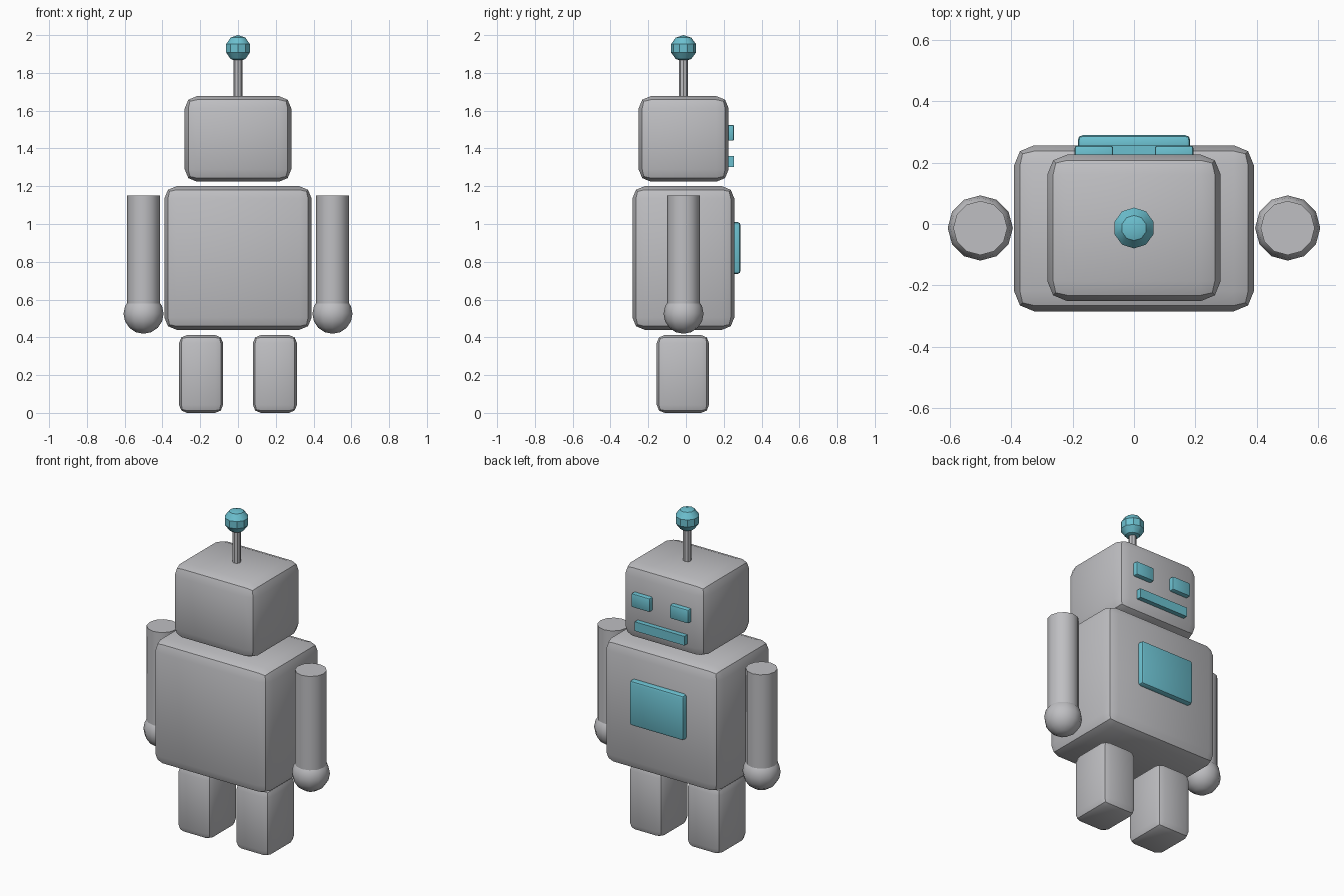
import bpy
import bmesh
import math
from mathutils import Matrix

default = bpy.data.objects.get("Cube")
if default:
    bpy.data.objects.remove(default, do_unlink=True)

MID = -0.013  # shared depth of the body axis


def make_material(name, rgb):
    mat = bpy.data.materials.new(name)
    mat.use_nodes = True
    colour = (*rgb, 1.0)
    mat.diffuse_color = colour
    mat.node_tree.nodes["Principled BSDF"].inputs["Base Color"].default_value = colour
    return mat


grey = make_material("light grey", (0.52, 0.52, 0.54))
teal = make_material("teal", (0.15, 0.53, 0.63))


def finish(name, bm, mat):
    """Turn a bmesh into a shaded, coloured object."""
    mesh = bpy.data.meshes.new(name)
    bm.to_mesh(mesh)
    bm.free()
    obj = bpy.data.objects.new(name, mesh)
    bpy.context.collection.objects.link(obj)
    mesh.materials.append(mat)
    bpy.ops.object.select_all(action="DESELECT")
    obj.select_set(True)
    bpy.context.view_layer.objects.active = obj
    bpy.ops.object.shade_smooth_by_angle(angle=math.radians(31))
    return obj


def block(name, x, y, z, bevel, mat):
    """Rounded box between the given (min, max) spans."""
    bm = bmesh.new()
    bmesh.ops.create_cube(bm, size=1)
    spans = (x, y, z)
    for v in bm.verts:
        v.co = [(a + b) / 2 + c * (b - a) for c, (a, b) in zip(v.co, spans)]
    if bevel:
        bmesh.ops.bevel(bm, geom=bm.edges[:], offset=bevel, segments=2,
                        profile=0.5, affect="EDGES")
    return finish(name, bm, mat)


def rod(name, x, radius, bottom, top, sides, mat):
    bm = bmesh.new()
    place = Matrix.Translation((x, MID, (bottom + top) / 2))
    bmesh.ops.create_cone(bm, cap_ends=True, segments=sides, radius1=radius,
                          radius2=radius, depth=top - bottom, matrix=place)
    return finish(name, bm, mat)


def ball(name, x, z, radius, sides, rings, mat):
    bm = bmesh.new()
    bmesh.ops.create_uvsphere(bm, u_segments=sides, v_segments=rings, radius=radius,
                              matrix=Matrix.Translation((x, MID, z)))
    return finish(name, bm, mat)


# Torso and head
block("torso", (-0.39, 0.39), (-0.284, 0.256), (0.44, 1.2), 0.065, grey)
block("head", (-0.282, 0.282), (-0.251, 0.226), (1.224, 1.677), 0.065, grey)

# Antenna
rod("antenna_rod", 0, 0.023, 1.65, 1.9, 8, grey)
ball("antenna_ball", 0, 1.93, 0.07, 10, 5, teal)

# Mouth and chest panel
block("mouth", (-0.167, 0.167), (0.2, 0.255), (1.303, 1.359), 0, teal)
block("chest_panel", (-0.183, 0.183), (0.23, 0.289), (0.736, 1.01), 0.016, teal)

# Paired parts
for side, s in (("left", 1), ("right", -1)):
    def span(a, b):
        return tuple(sorted((s * a, s * b)))

    block(side + "_eye", span(0.068, 0.193), (0.2, 0.255), (1.441, 1.525), 0.008, teal)
    block(side + "_leg", span(0.079, 0.312), (-0.155, 0.122), (0, 0.412), 0.042, grey)
    rod(side + "_arm", s * 0.5, 0.088, 0.525, 1.152, 12, grey)
    ball(side + "_hand", s * 0.5, 0.525, 0.106, 12, 8, grey)
